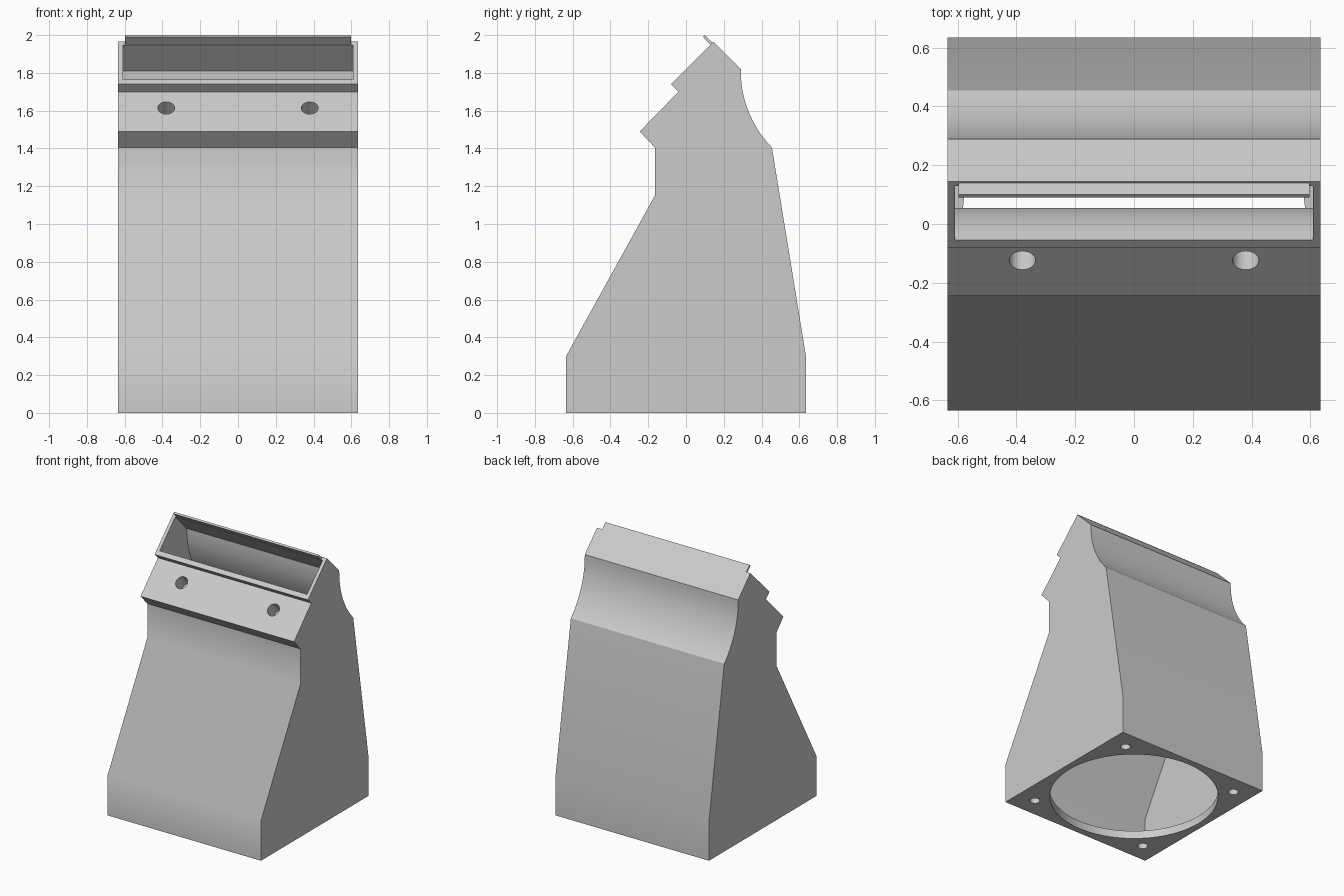
import bpy, bmesh, math
from mathutils import Matrix, Vector

if "Cube" in bpy.data.objects:
    bpy.data.objects.remove(bpy.data.objects["Cube"], do_unlink=True)

grey = bpy.data.materials.new("light_grey_plastic")
grey.use_nodes = True
grey.diffuse_color = (0.6, 0.6, 0.6, 1)
grey.node_tree.nodes["Principled BSDF"].inputs["Base Color"].default_value = (0.6, 0.6, 0.6, 1)


def add_object(name, bm):
    bmesh.ops.recalc_face_normals(bm, faces=bm.faces)
    mesh = bpy.data.meshes.new(name)
    bm.to_mesh(mesh)
    bm.free()
    mesh.materials.append(grey)
    obj = bpy.data.objects.new(name, mesh)
    bpy.context.collection.objects.link(obj)
    return obj


def prism(name, profile, half_width):
    """Extrude a side profile of (y, z) points across x."""
    bm = bmesh.new()
    face = bm.faces.new([bm.verts.new((-half_width, y, z)) for y, z in profile])
    ext = bmesh.ops.extrude_face_region(bm, geom=[face])
    verts = [g for g in ext["geom"] if isinstance(g, bmesh.types.BMVert)]
    bmesh.ops.translate(bm, verts=verts, vec=(2 * half_width, 0, 0))
    return add_object(name, bm)


def cylinder(name, centre, axis, radius, depth, sides):
    bm = bmesh.new()
    turn = Vector(axis).to_track_quat("Z", "Y").to_matrix().to_4x4()
    bmesh.ops.create_cone(bm, cap_ends=True, segments=sides, radius1=radius, radius2=radius,
                          depth=depth, matrix=Matrix.Translation(centre) @ turn)
    return add_object(name, bm)


def arc(cy, cz, radius, start, end, steps):
    angles = [math.radians(start + (end - start) * i / steps) for i in range(steps + 1)]
    return [(cy + radius * math.cos(a), cz + radius * math.sin(a)) for a in angles]


def cut(target, cutter):
    cutter.hide_render = True
    mod = target.modifiers.new("cut", "BOOLEAN")
    mod.operation = "DIFFERENCE"
    mod.solver = "EXACT"
    mod.object = cutter
    bpy.context.view_layer.objects.active = target
    bpy.ops.object.modifier_apply(modifier=mod.name)
    bpy.data.objects.remove(cutter, do_unlink=True)


def smooth(obj):
    bpy.ops.object.select_all(action="DESELECT")
    obj.select_set(True)
    bpy.context.view_layer.objects.active = obj
    bpy.ops.object.shade_smooth_by_angle(angle=math.radians(30))


# Duct shell: outer side profile with a concave scoop at the back
front = [(-0.635, 0), (-0.635, 0.3), (-0.165, 1.15), (-0.165, 1.405), (-0.245, 1.49),
         (-0.04, 1.70), (-0.08, 1.74), (0.145, 1.965)]
scoop = arc(0.87, 1.81, 0.58, 180, 224.3, 20)
duct = prism("duct_shell", front + [(0.29, 1.82)] + scoop[1:] + [(0.635, 0.3), (0.635, 0)], 0.635)

# Hollow air channel, open through the slanted mouth
bulge = arc(-0.32, 1.5, 0.375, -61, 45, 24)
inner_scoop = arc(0.87, 1.81, 0.605, 180, 223.5, 20)
channel = ([(-0.61, 0.06), (-0.61, 0.305), (-0.14, 1.155)] + bulge
           + [(-0.155, 1.865), (0.03, 2.05)] + inner_scoop + [(0.61, 0.3), (0.61, 0.06)])
cut(duct, prism("channel_cutter", channel, 0.61))

# Round fan inlet and corner screw holes in the floor
cut(duct, cylinder("inlet_cutter", (0, 0, 0.02), (0, 0, 1), 0.585, 0.2, 96))
for sx in (-1, 1):
    for sy in (-1, 1):
        cut(duct, cylinder("floor_screw_cutter", (sx * 0.49, sy * 0.49, 0.02), (0, 0, 1), 0.035, 0.2, 32))
    # Slanted mounting holes in the front block
    cut(duct, cylinder("front_screw_cutter", (sx * 0.38, -0.122, 1.612), (0, -1, 1), 0.045, 0.22, 32))
smooth(duct)

# Thin locating lip rising from the back wall of the mouth
lip = prism("mouth_lip", [(0.09, 1.99), (0.10, 2.0), (0.165, 1.935), (0.155, 1.925)], 0.597)
smooth(lip)
